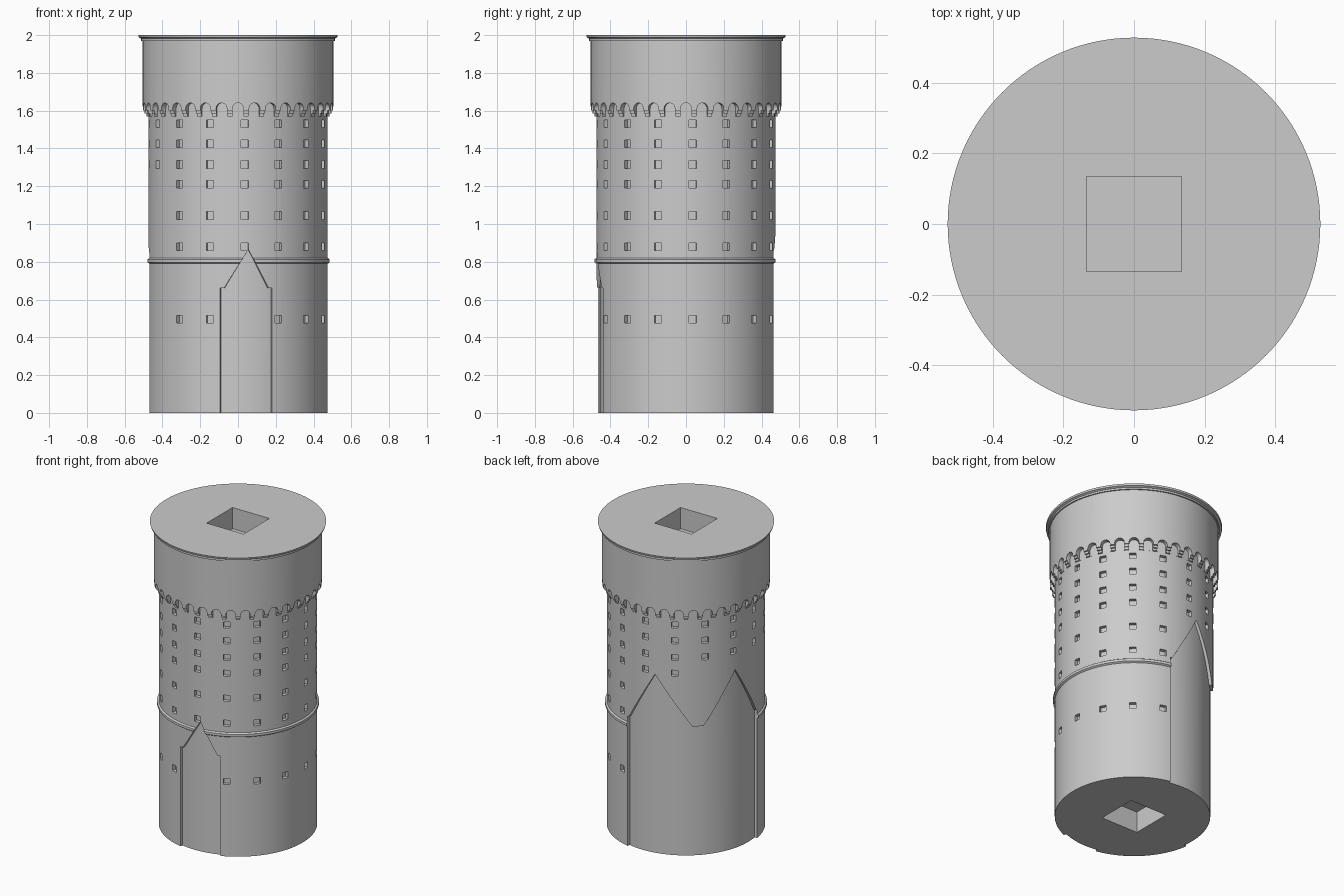
import bpy, bmesh
from math import sin, cos, pi, radians

cube = bpy.data.objects.get("Cube")
if cube:
    bpy.data.objects.remove(cube, do_unlink=True)

stone = bpy.data.materials.new("grey stone")
stone.use_nodes = True
stone.diffuse_color = (0.6, 0.6, 0.6, 1)
stone.node_tree.nodes["Principled BSDF"].inputs["Base Color"].default_value = (0.6, 0.6, 0.6, 1)

SEGMENTS = 128
R = 0.475          # tower radius
R_PANEL = 0.457    # radius of the recessed panels


def place(deg, out, side, z):
    """Point at a heading from the front (positive toward +x)."""
    a = radians(deg)
    return (out * sin(a) + side * cos(a), -out * cos(a) + side * sin(a), z)


def finish(bm, name):
    bmesh.ops.recalc_face_normals(bm, faces=bm.faces)
    mesh = bpy.data.meshes.new(name)
    bm.to_mesh(mesh)
    bm.free()
    mesh.materials.append(stone)
    ob = bpy.data.objects.new(name, mesh)
    bpy.context.collection.objects.link(ob)
    return ob


def lathe(name, profile):
    """Closed solid turned around the z axis from (radius, height) points."""
    bm = bmesh.new()
    rings = [[bm.verts.new(place(360 * i / SEGMENTS, r, 0, z)) for i in range(SEGMENTS)]
             for r, z in profile]
    for low, high in zip(rings, rings[1:]):
        for i in range(SEGMENTS):
            j = (i + 1) % SEGMENTS
            bm.faces.new((low[i], low[j], high[j], high[i]))
    bm.faces.new(rings[0])
    bm.faces.new(rings[-1])
    return finish(bm, name)


def loft(bm, sections):
    """Closed solid through equal loops of points."""
    loops = [[bm.verts.new(p) for p in s] for s in sections]
    n = len(loops[0])
    for a, b in zip(loops, loops[1:]):
        for i in range(n):
            j = (i + 1) % n
            bm.faces.new((a[i], a[j], b[j], b[i]))
    bm.faces.new(loops[0])
    bm.faces.new(loops[-1])


def radial_prism(bm, deg, outline, inner, outer):
    loft(bm, [[place(deg, d, s, z) for s, z in outline] for d in (inner, outer)])


def gable_height(deg, outline):
    for (a, za), (b, zb) in zip(outline, outline[1:]):
        if a <= deg <= b:
            return za + (zb - za) * (deg - a) / (b - a)


def panel(bm, outline):
    """Curved slab with a gabled top, cut into the wall."""
    start, end = outline[0][0], outline[-1][0]
    steps = int((end - start) / 2)
    angles = {start + (end - start) * i / steps for i in range(steps + 1)}
    angles = sorted(angles | {a for a, _ in outline})
    sections = []
    for a in angles:
        z = gable_height(a, outline)
        sections.append([place(a, R_PANEL, 0, -0.05), place(a, 0.55, 0, -0.05),
                         place(a, 0.55, 0, z), place(a, R_PANEL, 0, z)])
    loft(bm, sections)


def cut(target, cutter):
    cutter.hide_render = True
    mod = target.modifiers.new("cut", 'BOOLEAN')
    mod.operation = 'DIFFERENCE'
    mod.solver = 'EXACT'
    mod.object = cutter
    bpy.context.view_layer.objects.active = target
    bpy.ops.object.modifier_apply(modifier=mod.name)


def pit(name, z):
    bm = bmesh.new()
    bmesh.ops.create_cube(bm, size=0.27)
    bmesh.ops.translate(bm, verts=bm.verts, vec=(0, 0, z))
    return finish(bm, name)


# Main solids
shaft = lathe("tower_shaft", [(R, 0), (R, 0.79), (0.485, 0.797), (0.485, 0.813),
                              (R, 0.82), (R, 1.57)])
parapet = lathe("parapet", [(0.485, 1.57), (0.485, 1.585), (0.495, 1.585), (0.495, 1.6),
                            (0.505, 1.6), (0.505, 1.97)])
coping = lathe("coping", [(0.513, 1.97), (0.513, 1.982), (0.525, 1.988), (0.528, 2.0)])

# Gabled recesses: one at the front, a twin one at the back
front_gable = [(-11.5, 0.66), (-9, 0.66), (6.7, 0.865), (20, 0.66), (22.3, 0.66)]
back_gable = [(167.5, 0.86), (169, 0.86), (192, 1.19), (219.5, 0.86), (228, 0.86),
              (253.4, 1.19), (277.5, 0.85), (279, 0.85)]
bm = bmesh.new()
panel(bm, front_gable)
panel(bm, back_gable)
panel_cutter = finish(bm, "panel_cutter")

# Small square windows in sixteen columns
bm = bmesh.new()
square = [(-0.02, -0.02), (0.02, -0.02), (0.02, 0.02), (-0.02, 0.02)]
for k in range(16):
    deg = 4.2 + 22.5 * k
    lowest = 0
    if 225 < deg < 300:
        lowest = 1.3
    elif 180 < deg < 225:
        lowest = 1.2
    for z in (0.495, 0.88, 1.045, 1.21, 1.315, 1.425, 1.53):
        in_front_panel = k == 0 and z < 0.8
        if z > lowest and not in_front_panel:
            radial_prism(bm, deg, [(s, z + h) for s, h in square], 0.452, 0.55)
window_cutter = finish(bm, "window_cutter")

# Round arches between the stepped corbels
bm = bmesh.new()
w = 0.029
arch = [(-w, 1.55), (w, 1.55)] + [(w * cos(pi * i / 10), 1.612 + w * sin(pi * i / 10))
                                  for i in range(11)]
for k in range(36):
    radial_prism(bm, 10 * k, arch, R, 0.56)
arch_cutter = finish(bm, "arch_cutter")

# Square pits in the underside and the top
bottom_pit = pit("bottom_pit_cutter", 0.005)
top_pit = pit("top_pit_cutter", 1.995)

cutters = {shaft: (panel_cutter, window_cutter, bottom_pit),
           parapet: (arch_cutter, top_pit), coping: (top_pit,)}
for target, tools in cutters.items():
    for tool in tools:
        cut(target, tool)

for tool in (panel_cutter, window_cutter, arch_cutter, bottom_pit, top_pit):
    bpy.data.objects.remove(tool, do_unlink=True)

# Smooth walls with crisp edges
bpy.ops.object.select_all(action='DESELECT')
for ob in cutters:
    ob.select_set(True)
bpy.context.view_layer.objects.active = shaft
bpy.ops.object.shade_smooth_by_angle(angle=radians(25))
